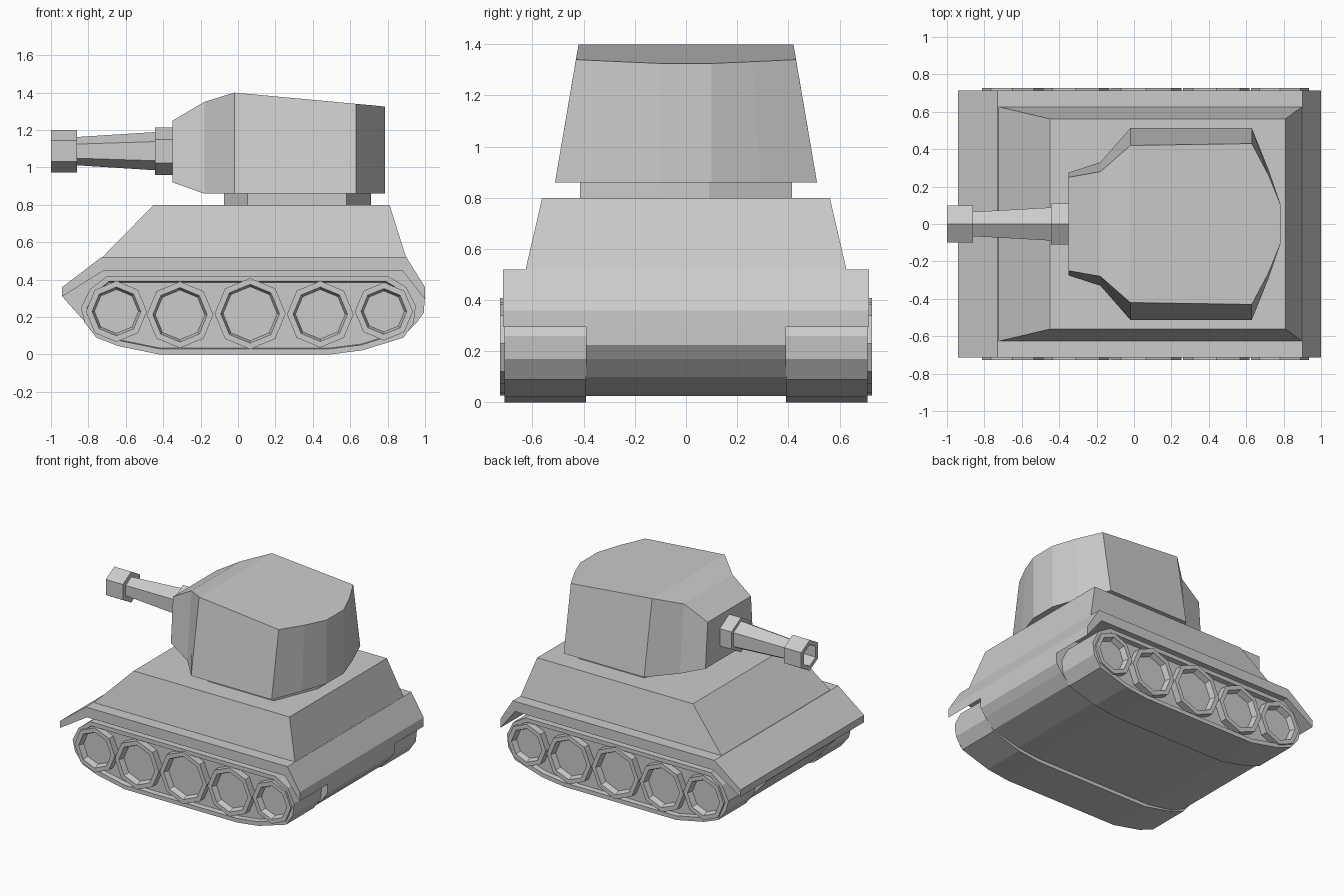
import bpy, bmesh
from math import sin, cos, pi

if "Cube" in bpy.data.objects:
    bpy.data.objects.remove(bpy.data.objects["Cube"])


def loft(name, rings, recess=()):
    """Skin closed rings, cap both ends; recess = (inset, depth) steps on the last cap."""
    bm = bmesh.new()
    vs = [[bm.verts.new(p) for p in ring] for ring in rings]
    n = len(vs[0])
    for a, b in zip(vs, vs[1:]):
        for i in range(n):
            j = (i + 1) % n
            bm.faces.new((a[i], a[j], b[j], b[i]))
    bm.faces.new(vs[0])
    cap = bm.faces.new(vs[-1])
    bmesh.ops.recalc_face_normals(bm, faces=bm.faces[:])
    for width, depth in recess:
        bmesh.ops.inset_individual(bm, faces=[cap], thickness=width, depth=-depth,
                                   use_even_offset=True)
    mesh = bpy.data.meshes.new(name)
    bm.to_mesh(mesh)
    bm.free()
    ob = bpy.data.objects.new(name, mesh)
    bpy.context.collection.objects.link(ob)
    return ob


def slab(name, profile, y0, y1, recess=()):
    return loft(name, [[(x, y, z) for x, z in profile] for y in (y0, y1)], recess)


def hex_ring(x, r, z=1.087):
    return [(x, r * sin(i * pi / 3), z + r * cos(i * pi / 3)) for i in range(6)]


# Lower hull between the tracks
slab("lower_hull", [(-.94, .355), (-.94, .31), (-.82, .175), (-.755, .105), (-.64, .055),
                    (-.45, .025), (.5, .025), (.67, .045), (.885, .1), (.955, .17),
                    (.995, .225), (.998, .36), (.9, .5), (-.73, .5)], -.39, .39)

# Full-width bent fender plate
slab("fender_plate", [(-.94, .36), (-.73, .52), (.9, .52), (1, .36), (1, .295),
                      (.88, .447), (-.72, .447), (-.94, .31)], -.715, .715)

# Sloped upper hull
loft("upper_hull", [[(a, -w, z), (b, -w, z), (b, w, z), (a, w, z)]
                    for a, b, w, z in ((-.73, .9, .628, .515), (-.45, .81, .562, .8))])

# Tracks with recessed sides, and octagonal road wheels
track = [(-.84, .25), (-.82, .17), (-.757, .09), (-.64, .045), (-.42, 0), (.49, 0),
         (.665, .022), (.885, .09), (.94, .17), (.95, .26), (.9, .36), (.8, .42),
         (-.7, .42), (-.79, .35)]
wheels = [(-.65, .23, .163), (-.31, .212, .178), (.065, .218, .19),
          (.44, .215, .178), (.78, .23, .155)]
for side, s in (("right", -1), ("left", 1)):
    slab(f"track_{side}", track, s * .39, s * .71, [(.03, 0), (.004, .035)])
    for k, (cx, cz, r) in enumerate(wheels):
        octagon = [(cx + r * sin(i * pi / 4), cz + r * cos(i * pi / 4)) for i in range(8)]
        slab(f"wheel_{side}_{k + 1}", octagon, s * .6, s * .726, [(.03, 0), (.012, .04)])

# Turret ring
ring = [(-.075, -.2), (.05, -.415), (.58, -.415), (.71, -.09),
        (.71, .09), (.58, .415), (.05, .415), (-.075, .2)]
loft("turret_ring", [[(x, y, z) for x, y in ring] for z in (.79, .87)])

# Turret lofted from front to rear: x, bottom half-width, bottom z, top half-width, top z
sections = [(-.35, .275, .92, .25, 1.25), (-.18, .33, .86, .28, 1.35),
            (-.02, .512, .86, .42, 1.4), (.63, .512, .86, .43, 1.34),
            (.72, .29, .86, .26, 1.332), (.785, .1, .86, .1, 1.325)]
loft("turret", [[(x, -b, zb), (x, b, zb), (x, t, zt), (x, -t, zt)]
                for x, b, zb, t, zt in sections])

# Hexagonal gun
loft("gun_collar", [hex_ring(-.34, .127), hex_ring(-.445, .127)])
loft("gun_barrel", [hex_ring(-.43, .103), hex_ring(-.87, .075)])
loft("gun_muzzle", [hex_ring(-.862, .113), hex_ring(-1, .113)], [(.03, 0), (.002, .12)])
